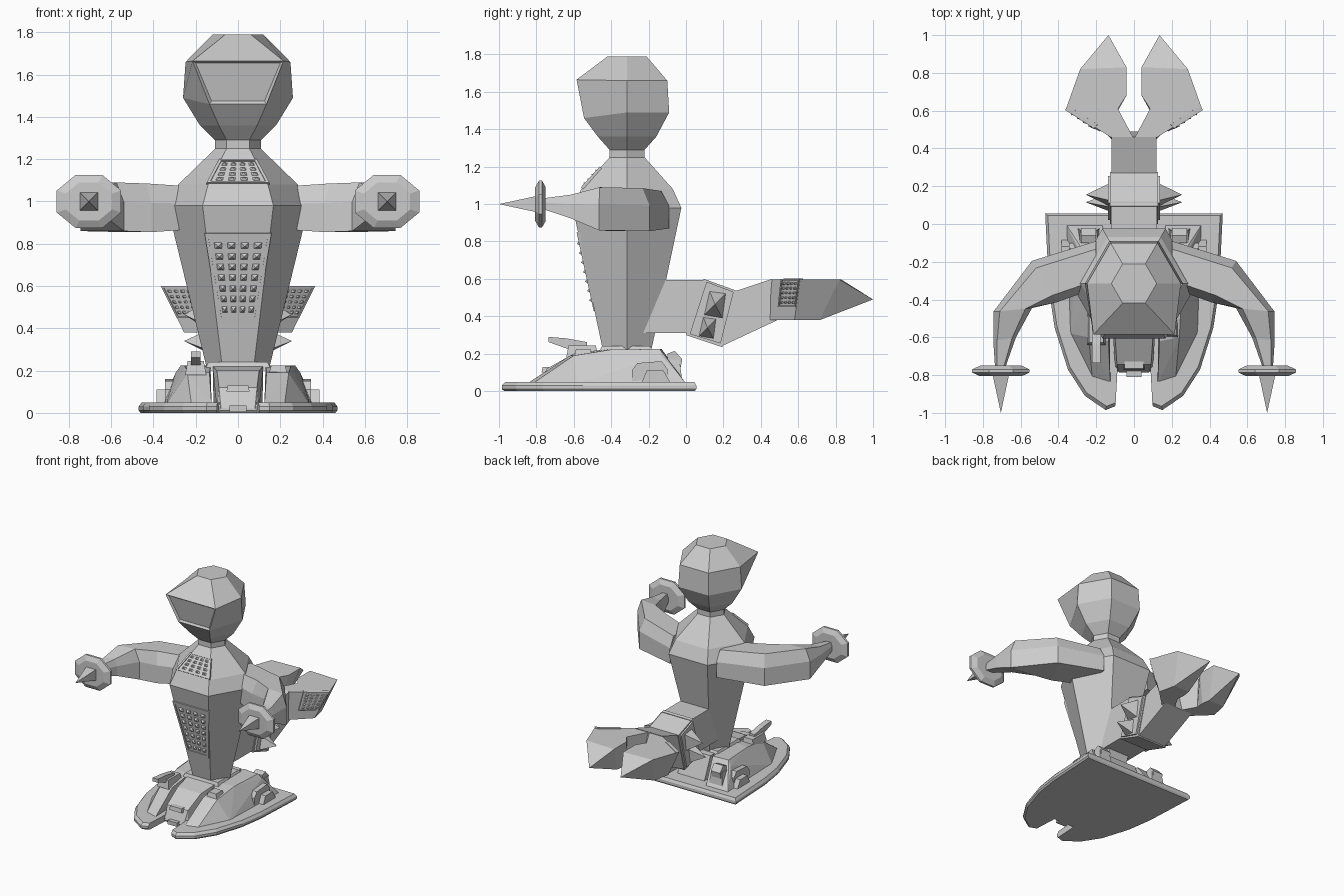
import bpy, bmesh, math
from mathutils import Vector as V

if "Cube" in bpy.data.objects:
    bpy.data.objects.remove(bpy.data.objects["Cube"])

CY = -0.315  # y of the torso axis


def make(name, bm, mirror=False):
    bmesh.ops.recalc_face_normals(bm, faces=bm.faces)
    me = bpy.data.meshes.new(name)
    bm.to_mesh(me)
    bm.free()
    ob = bpy.data.objects.new(name, me)
    bpy.context.collection.objects.link(ob)
    if mirror:
        m = ob.modifiers.new("Mirror", 'MIRROR')
        m.use_clip = False
        m.use_mirror_merge = False
    return ob


def hull(name, pts, mirror=False):
    bm = bmesh.new()
    vs = [bm.verts.new(p) for p in pts]
    bmesh.ops.convex_hull(bm, input=vs)
    bmesh.ops.dissolve_limit(bm, angle_limit=0.01, verts=bm.verts, edges=bm.edges)
    return make(name, bm, mirror)


def loft_bm(rings):
    bm = bmesh.new()
    rows = [[bm.verts.new(p) for p in r] for r in rings]
    n = len(rows[0])
    for a, b in zip(rows, rows[1:]):
        for i in range(n):
            bm.faces.new((a[i], a[(i + 1) % n], b[(i + 1) % n], b[i]))
    bm.faces.new(rows[0])
    bm.faces.new(rows[-1])
    return bm


def box(name, x0, x1, y0, y1, z0, z1, mirror=False, t=0.0):
    # box whose top is drawn in by t
    pts = [(x, y, z0) for x in (x0, x1) for y in (y0, y1)]
    pts += [(x, y, z1) for x in (x0 + t, x1 - t) for y in (y0 + t, y1 - t)]
    return hull(name, pts, mirror)


def hexring(r, z, cy=CY):
    return [(r * math.cos(k * math.pi / 3), cy + r * math.sin(k * math.pi / 3), z) for k in range(6)]


def stud_panel(name, corners, cols, rows, height=0.014, mirror=False):
    # framed, sunken plate carrying a grid of little pyramids
    bl, br, tr, tl = [V(c) for c in corners]
    n = (br - bl).cross(tl - bl).normalized()
    mid = (bl + br + tr + tl) / 4
    at = lambda u, v: (bl.lerp(br, u)).lerp(tl.lerp(tr, u), v)
    quad = [bl, br, tr, tl]
    inner = [mid + (q - mid) * 0.88 for q in quad]
    bm = loft_bm([[q - n * .02 for q in quad], [q + n * .008 for q in quad],
                  [q + n * .008 for q in inner], [q + n * .002 for q in inner]])
    for i in range(cols):
        for j in range(rows):
            def uv(a, b):
                return at(.08 + .84 * (i + a) / cols, .08 + .84 * (j + b) / rows)
            base = [bm.verts.new(uv(a, b) + n * .001) for a, b in ((.2, .2), (.8, .2), (.8, .8), (.2, .8))]
            tip = bm.verts.new(uv(.5, .5) + n * height)
            for k in range(4):
                bm.faces.new((base[k], base[(k + 1) % 4], tip))
    return make(name, bm, mirror)


# torso and neck
make("torso", loft_bm([hexring(r, z) for r, z in
     ((.145, .2), (.335, .98), (.283, 1.08), (.108, 1.25), (.108, 1.3))]))

# head with a jutting brow and sunken visor
rings = [hexring(r, z) for r, z in ((.108, 1.29), (.18, 1.36), (.26, 1.49), (.248, 1.66), (.12, 1.79))]
rings[2][4], rings[2][5] = (-.135, -.545, 1.46), (.135, -.545, 1.46)
rings[3][4], rings[3][5] = (-.215, -.585, 1.665), (.215, -.585, 1.665)
bm = loft_bm(rings)
bm.normal_update()
visor = [f for f in bm.faces if f.calc_center_median().y < -.54]
bmesh.ops.recalc_face_normals(bm, faces=bm.faces)
bmesh.ops.inset_region(bm, faces=visor, thickness=.018)
for f in visor:
    for v in f.verts:
        v.co.y += .014
make("head", bm)

# studded chest panels
stud_panel("belly_panel", [(-.09, -.486, .43), (.09, -.486, .43), (.158, -.577, .85), (-.158, -.577, .85)], 4, 7, .02)
stud_panel("chest_panel", [(-.148, -.556, 1.085), (.148, -.556, 1.085), (.09, -.455, 1.195), (-.09, -.455, 1.195)], 4, 4)

# arms: six-sided sections swept through an elbow, (back/outer xy, inner xy, low z, high z)
section = [(0, 0), (1, 0), (1, .6), (.83, 1), (.17, 1), (0, .6)]
stations = [((.20, -.09), (.20, -.34), .87, 1.07), ((.54, -.195), (.41, -.415), .855, 1.085),
            ((.745, -.465), (.54, -.445), .86, 1.09), ((.745, -.62), (.625, -.60), .925, 1.05),
            ((.735, -.77), (.685, -.77), .975, 1.03)]
make("arm", loft_bm([[(*V(a).lerp(V(b), u), lo + (hi - lo) * w) for u, w in section]
                     for a, b, lo, hi in stations]), True)

# hand discs and spikes
pts = []
for k in range(8):
    a = (k + .5) * math.pi / 4
    for dy, s in ((-.028, .72), (-.008, 1), (.008, 1), (.028, .72)):
        pts.append((.705 + .165 * s * math.cos(a), -.778 + dy, 1 + .136 * s * math.sin(a)))
hull("hand_disc", pts, True)
hull("hand_spike", [(.705 + a * .043, -.8, 1 + b * .043) for a in (-1, 1) for b in (-1, 1)] + [(.705, -1, 1)], True)


# tail segments: side profiles given width
def slab(name, prof, w):
    return hull(name, [(s * w, y, z) for s in (-1, 1) for y, z in prof])


slab("tail_root", [(-.3, .595), (.12, .595), (.02, .31), (-.3, .31)], .122)
slab("tail_collar", [(.095, .6), (.275, .535), (.195, .235), (.0, .3)], .126)
slab("tail_mid", [(.25, .53), (.46, .6), (.49, .38), (.19, .24)], .12)
hull("collar_plate", [(x, y, z) for x in (.12, .138)
     for y, z in ((.11, .585), (.255, .53), (.185, .255), (.02, .305))], True)
for y, z, s in ((.155, .465, .058), (.115, .34, .046)):
    hull("collar_spike", [(.135, y - s, z - s), (.135, y + .7 * s, z - 1.3 * s), (.135, y + s, z + s),
                          (.135, y - .5 * s, z + 1.2 * s), (.255, y, z)], True)

# tail claws: tapered prism closing on a tip
top = [(0, .45), (.125, .46), (.36, .61), (.285, .82), (.04, .83), (.04, .68), (.085, .61)]
low = [(0, .43), (.11, .44), (.255, .58), (.225, .715), (.095, .715), (.085, .65), (.09, .59)]
bm = bmesh.new()
T = [bm.verts.new((x, y, .597)) for x, y in top]
B = [bm.verts.new((x, y, .38)) for x, y in low]
tip = bm.verts.new((.135, 1, .49))
bm.faces.new(T)
bm.faces.new(B)
for i in range(7):
    j = (i + 1) % 7
    if i != 3:
        bm.faces.new((T[i], T[j], B[j], B[i]))
for a, b in ((T[3], T[4]), (T[4], B[4]), (B[4], B[3]), (B[3], T[3])):
    bm.faces.new((a, b, tip))
make("tail_claw", bm, True)
stud_panel("claw_panel", [(.175, .496, .45), (.285, .59, .45), (.36, .61, .6), (.207, .512, .6)], 4, 5, .018, True)

# base plate with notched nose
half = [(.09, -.78), (.10, -.965), (.15, -.985), (.26, -.91), (.35, -.77), (.42, -.55), (.45, -.35), (.47, .055)]
outline = half + [(-x, y) for x, y in reversed(half)]
make("base_plate", loft_bm([[(x * s, CY + (y - CY) * s, z) for x, y in outline]
                            for s, z in ((.98, 0), (1, .012), (1, .03), (.97, .05))]))

# side pontoons and central hull
hull("pontoon", [(.125, -.85, .04), (.22, -.82, .04), (.34, -.58, .04), (.36, 0, .04), (.17, .0, .04),
                 (.135, -.62, .19), (.24, -.6, .19), (.295, -.13, .19), (.27, -.14, .225), (.25, -.4, .222),
                 (.13, -.42, .222), (.14, -.13, .225)], True)
hull("centre_hull", [(s * x, y, z) for s in (-1, 1) for x, y, z in
     ((.10, -.76, .02), (.08, -.785, .02), (.115, -.05, .02), (.09, -.745, .12), (.1, -.6, .2),
      (.12, -.45, .222), (.12, -.13, .222))])
box("nose_slot", -.055, .055, -.772, -.7, .10, .13, t=.006)
box("nose_tow_block", -.04, .04, -.81, -.75, .005, .035)
box("waist_ring", -.16, .16, -.47, -.17, .2, .24, t=.02)

# side intakes
hull("side_intake", [(x, y, z) for x in (.28, .345) for y, z in
     ((-.29, .05), (-.29, .11), (-.26, .15), (-.13, .16), (-.1, .12), (-.1, .05))], True)
hull("side_step", [(x, y, z) for x in (.3, .385) for y, z in ((-.24, .04), (-.21, .11), (-.12, .11), (-.08, .04))], True)

# deck gun on one side, flat hatch on the other
box("gun_mount", -.25, -.15, -.64, -.47, .18, .245, t=.012)
hull("gun_barrel", [(x, y, z) for x in (-.222, -.178) for y, z in
     ((-.735, .29), (-.735, .262), (-.63, .225), (-.53, .23), (-.53, .262), (-.64, .282))])
box("deck_hatch", .145, .235, -.6, -.5, .18, .225, t=.012)

# rear thrusters
box("rear_block", .18, .3, -.13, -.02, .05, .17, True, t=.015)
hull("rear_lamp", [(x, y, z) for x in (.2, .28) for y, z in
     ((-.1, .2), (-.06, .215), (-.02, .17), (-.03, .12), (-.1, .14))], True)
